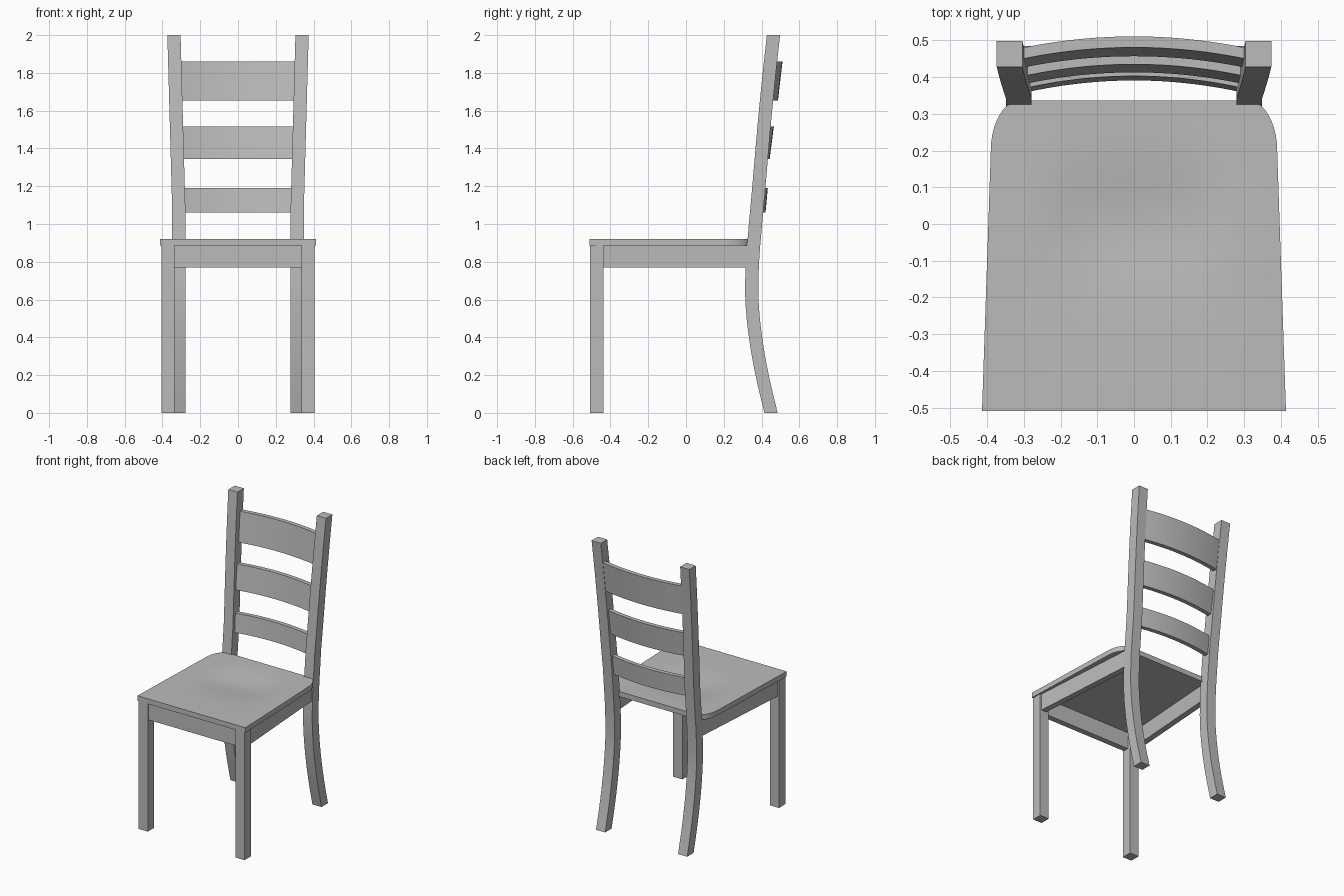
import bpy, bmesh, math

if "Cube" in bpy.data.objects:
    bpy.data.objects.remove(bpy.data.objects["Cube"])

wood = bpy.data.materials.new("grey paint")
wood.diffuse_color = (0.5, 0.5, 0.5, 1)
wood.use_nodes = True
wood.node_tree.nodes["Principled BSDF"].inputs["Base Color"].default_value = wood.diffuse_color


def finish(name, bm, angle=30):
    bmesh.ops.recalc_face_normals(bm, faces=bm.faces)
    me = bpy.data.meshes.new(name)
    bm.to_mesh(me)
    bm.free()
    me.materials.append(wood)
    for p in me.polygons:
        p.use_smooth = True
    me.set_sharp_from_angle(angle=math.radians(angle))
    ob = bpy.data.objects.new(name, me)
    bpy.context.collection.objects.link(ob)
    return ob


def loft(name, rings):
    """Skin a list of equal-length closed rings and cap both ends."""
    bm = bmesh.new()
    vs = [[bm.verts.new(p) for p in r] for r in rings]
    n = len(vs[0])
    for a, b in zip(vs, vs[1:]):
        for i in range(n):
            j = (i + 1) % n
            bm.faces.new((a[i], a[j], b[j], b[i]))
    bm.faces.new(vs[0])
    bm.faces.new(vs[-1])
    return finish(name, bm)


def rect(x0, x1, y0, y1, z):
    return [(x0, y0, z), (x1, y0, z), (x1, y1, z), (x0, y1, z)]


# Seat: tapered board with rounded back corners and a shallow dished top
FRONT, BACK, ROUND = -0.51, 0.337, 0.2


def half_width(y):
    w = 0.414 - 0.024 * (min(y, ROUND) - FRONT) / (ROUND - FRONT)
    if y > ROUND:
        t = min(1, (y - ROUND) / (BACK - ROUND))
        w -= 0.08 * (1 - math.sqrt(1 - t * t))
    return w


def seat_top(x, y):
    dish = math.exp(-(x / 0.24) ** 4 - ((y - 0.0) / 0.17) ** 2)
    edge = max(0, 1 - (x / 0.38) ** 2) * max(0, 1 - ((y + 0.086) / 0.42) ** 4)
    return 0.92 - 0.02 * dish * edge


ys = [FRONT + (ROUND - FRONT) * i / 28 for i in range(28)]
ys += [ROUND + (BACK - ROUND) * math.sin(math.pi / 2 * i / 10) for i in range(11)]
NX = 32
bm = bmesh.new()
top, bot = [], []
for y in ys:
    w = half_width(y)
    xs = [w * (2 * i / NX - 1) for i in range(NX + 1)]
    top.append([bm.verts.new((x, y, seat_top(x, y))) for x in xs])
    bot.append([bm.verts.new((x, y, 0.885)) for x in xs])
for grid in (top, bot):
    for a, b in zip(grid, grid[1:]):
        for i in range(NX):
            bm.faces.new((a[i], a[i + 1], b[i + 1], b[i]))
for r in (0, -1):
    for i in range(NX):
        bm.faces.new((top[r][i], top[r][i + 1], bot[r][i + 1], bot[r][i]))
for c in (0, NX):
    for j in range(len(ys) - 1):
        bm.faces.new((top[j][c], top[j + 1][c], bot[j + 1][c], bot[j][c]))
finish("seat", bm)

# Back leg profile: front-face y at every 0.2 of height
PROFILE = [.415, .368, .333, .314, .317, .333, .351, .368, .386, .406, .428]


def leg_y(z):
    k = min(int(z / 0.2 + 1e-6), 9)
    t = z / 0.2 - k
    p1, p2 = PROFILE[k], PROFILE[k + 1]
    p0 = PROFILE[k - 1] if k else 2 * p1 - p2
    p3 = PROFILE[k + 2] if k < 9 else 2 * p2 - p1
    return 0.5 * (2 * p1 + (p2 - p0) * t + (2 * p0 - 5 * p1 + 4 * p2 - p3) * t * t
                  + (3 * p1 - p0 - 3 * p2 + p3) * t ** 3)


for s, side in ((-1, "left"), (1, "right")):
    # Curved back leg that rises into the back post and splays outward
    rings = []
    for i in range(41):
        z = i * 0.05
        out = 0.025 * max(0, (z - 1.1) / 0.9)
        rings.append(rect(s * (0.279 + out), s * (0.349 + out), leg_y(z), leg_y(z) + 0.07, z))
    loft("back_leg_" + side, rings)

    # Straight front leg
    loft("front_leg_" + side,
         [rect(s * 0.335, s * 0.405, -0.508, -0.438, z) for z in (0, 0.886)])

    # Side apron, tapering toward the back leg
    loft("side_apron_" + side,
         [[(s * xo, y, 0.77), (s * xo, y, 0.887), (s * (xo - 0.04), y, 0.887), (s * (xo - 0.04), y, 0.77)]
          for xo, y in ((0.396, -0.445), (0.343, 0.335))])

# Front apron
loft("front_apron", [rect(-0.34, 0.34, -0.5, -0.46, z) for z in (0.77, 0.887)])

# Bowed back slats: bottom z, top z, centre front y at bottom and top
SLATS = [(1.06, 1.19, 0.391, 0.403), (1.345, 1.515, 0.413, 0.435), (1.655, 1.86, 0.457, 0.481)]
for n, (z0, z1, y0, y1) in enumerate(SLATS):
    end = 0.292 + 0.008 * n
    rings = []
    for i in range(25):
        x = end * (i / 12 - 1)
        d = -0.032 * (x / end) ** 2
        rings.append([(x, y0 + d, z0), (x, y0 + d + 0.03, z0),
                      (x, y1 + d + 0.03, z1), (x, y1 + d, z1)])
    loft("back_slat_%d" % (n + 1), rings)
